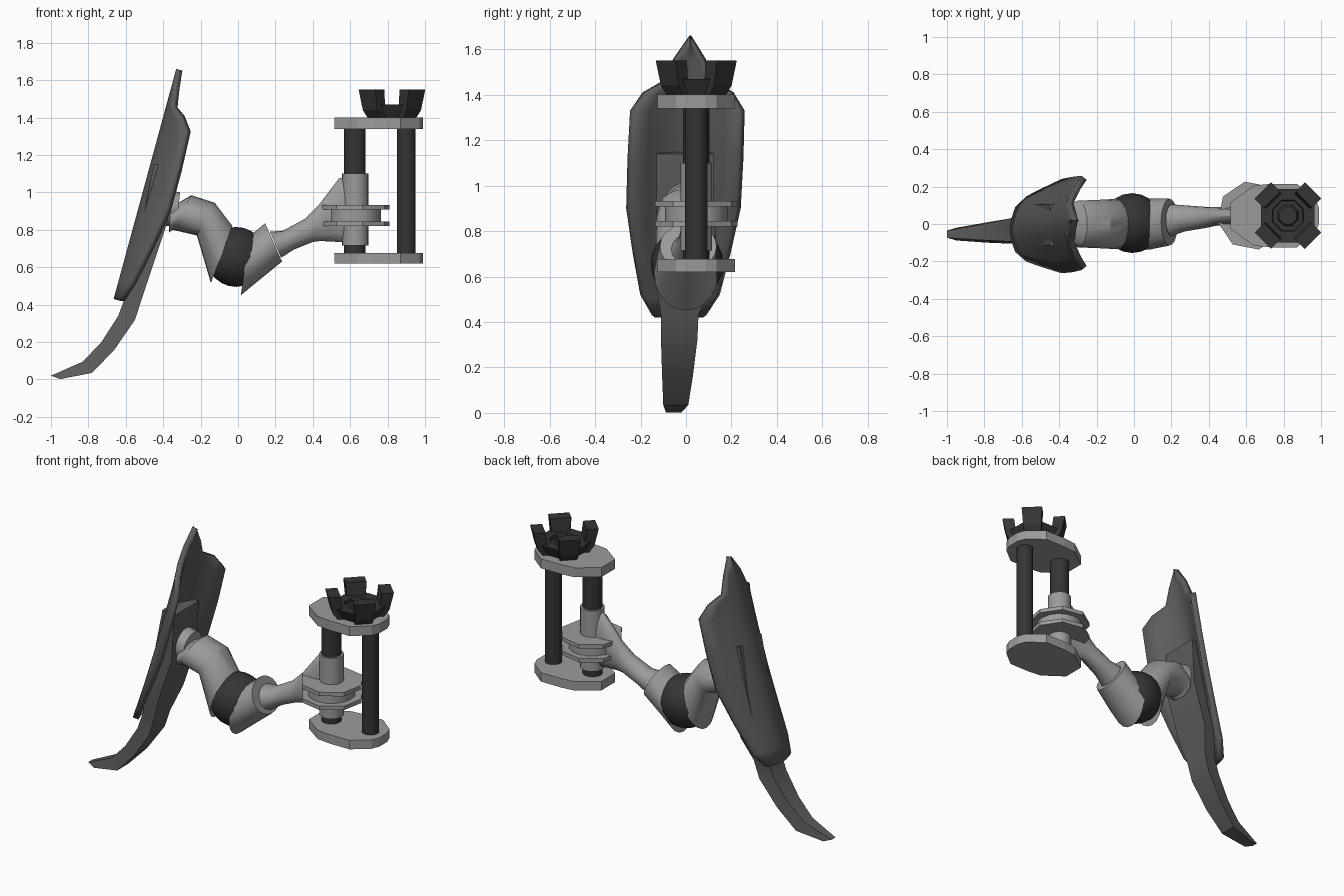
import bpy, bmesh, math
from mathutils import Vector

if "Cube" in bpy.data.objects:
    bpy.data.objects.remove(bpy.data.objects["Cube"])


def material(name, v):
    m = bpy.data.materials.new(name)
    m.diffuse_color = (v, v, v, 1)
    m.use_nodes = True
    m.node_tree.nodes["Principled BSDF"].inputs["Base Color"].default_value = m.diffuse_color
    return m


LIGHT = material("light_grey", 0.33)
MID = material("slate_grey", 0.11)
DARK = material("charcoal", 0.035)
CY = 0.045  # y of the grip assembly


def finish(name, bm, mat, angle=None):
    bmesh.ops.recalc_face_normals(bm, faces=bm.faces)
    me = bpy.data.meshes.new(name)
    bm.to_mesh(me)
    bm.free()
    me.materials.append(mat)
    ob = bpy.data.objects.new(name, me)
    bpy.context.collection.objects.link(ob)
    if angle:
        bpy.ops.object.select_all(action='DESELECT')
        ob.select_set(True)
        bpy.context.view_layer.objects.active = ob
        bpy.ops.object.shade_smooth_by_angle(angle=math.radians(angle))
    return ob


def loft(name, rings, mat, angle=None):
    """Closed skin through rings of equal point count, capped at both ends."""
    bm = bmesh.new()
    rows = [[bm.verts.new(p) for p in r] for r in rings]
    n = len(rows[0])
    for a, b in zip(rows, rows[1:]):
        for i in range(n):
            j = (i + 1) % n
            bm.faces.new((a[i], a[j], b[j], b[i]))
    bm.faces.new(rows[0])
    bm.faces.new(rows[-1])
    return finish(name, bm, mat, angle)


def slanted_ring(top, bottom, ry, y=0.0, n=20):
    """Ellipse whose long axis joins two (x, z) points; ry is its y radius."""
    t, b = Vector((top[0], y, top[1])), Vector((bottom[0], y, bottom[1]))
    c, h = (t + b) / 2, (t - b) / 2
    return [c + h * math.cos(k) + Vector((0, ry * math.sin(k), 0))
            for k in (2 * math.pi * i / n for i in range(n))]


def disc_ring(x, r, z, n, turn=0.0):
    return [(x + r * math.cos(a), CY + r * math.sin(a), z)
            for a in (turn + 2 * math.pi * i / n for i in range(n))]


def cylinder(name, x, r, z0, z1, mat, n=24, angle=35, turn=0.0):
    return loft(name, [disc_ring(x, r, z0, n, turn), disc_ring(x, r, z1, n, turn)], mat, angle)


# Curved shield: rows of (height, half width, edge depth) along a leaning spine
rows = [(0.43, 0.12, 0.03), (0.52, 0.175, 0.065), (0.70, 0.215, 0.11), (0.90, 0.252, 0.15),
        (1.12, 0.255, 0.15), (1.33, 0.252, 0.14), (1.41, 0.2, 0.085),
        (1.46, 0.115, 0.03), (1.56, 0.07, 0.012), (1.66, 0.004, 0.0)]
bm = bmesh.new()
grid = []
for z, w, d in rows:
    sx = -0.665 + 0.272 * (z - 0.43)
    cy = -0.03 + 0.04 * (z - 0.43)
    grid.append([bm.verts.new((sx + d * abs(t) ** 1.6, cy + w * t, z))
                 for t in (i / 4 for i in range(-4, 5))])
for a, b in zip(grid, grid[1:]):
    for i in range(8):
        bm.faces.new((a[i], a[i + 1], b[i + 1], b[i]))
shield = finish("shield", bm, MID, 30)
if shield.data.polygons[20].normal.x > 0:
    shield.data.flip_normals()
solid = shield.modifiers.new("thickness", 'SOLIDIFY')
solid.thickness = 0.035
solid.offset = -1

# Backing block that runs down into the curved tail spike
tail = [(-0.45, 1.15, -0.36, 1.14, -0.13, 0.12), (-0.51, 0.85, -0.375, 0.85, -0.13, 0.12),
        (-0.57, 0.60, -0.465, 0.58, -0.135, 0.115), (-0.60, 0.45, -0.515, 0.43, -0.11, 0.055),
        (-0.64, 0.34, -0.55, 0.32, -0.11, 0.05), (-0.73, 0.20, -0.66, 0.16, -0.105, 0.03),
        (-0.83, 0.095, -0.78, 0.035, -0.10, 0.01), (-1.0, 0.02, -0.95, 0.002, -0.088, -0.02)]
loft("tail_spike", [[(xl, y0 + 0.015, zl), (xr, y0, zr), (xr, y1, zr), (xl, y1 - 0.015, zl)]
                    for xl, zl, xr, zr, y0, y1 in tail], MID, 25)

# Shield hub and bent upper arm
loft("shield_hub", [slanted_ring((-0.40, 1.02), (-0.40, 0.82), 0.1),
                    slanted_ring((-0.31, 1.0), (-0.33, 0.82), 0.09)], LIGHT, 35)
loft("upper_elbow", [slanted_ring((-0.36, 0.92), (-0.37, 0.785), 0.1),
                     slanted_ring((-0.25, 0.985), (-0.35, 0.80), 0.125),
                     slanted_ring((-0.125, 0.945), (-0.22, 0.77), 0.13),
                     slanted_ring((-0.03, 0.82), (-0.145, 0.515), 0.135)], LIGHT, 35)

# Ball joint and the cup facing it
bm = bmesh.new()
bmesh.ops.create_uvsphere(bm, u_segments=20, v_segments=12, radius=0.16)
bmesh.ops.translate(bm, verts=bm.verts, vec=(-0.01, 0.005, 0.655))
finish("ball_joint", bm, DARK, 40)
loft("joint_cup", [slanted_ring((0.06, 0.77), (0.015, 0.45), 0.14),
                   slanted_ring((0.085, 0.785), (0.10, 0.52), 0.135),
                   slanted_ring((0.145, 0.835), (0.235, 0.63), 0.125, 0.01)], LIGHT, 35)

# Forearm flaring into an upright gusset
loft("forearm", [slanted_ring((0.17, 0.79), (0.23, 0.65), 0.085, 0.02, 16),
                 slanted_ring((0.24, 0.795), (0.30, 0.695), 0.07, 0.03, 16),
                 slanted_ring((0.36, 0.86), (0.40, 0.735), 0.057, 0.035, 16),
                 slanted_ring((0.43, 0.93), (0.44, 0.74), 0.05, 0.04, 16),
                 slanted_ring((0.54, 1.075), (0.54, 0.735), 0.045, CY, 16),
                 slanted_ring((0.62, 1.09), (0.62, 0.735), 0.045, CY, 16)], LIGHT, 35)

# Collar and flanges round the first post
cylinder("collar", 0.627, 0.07, 0.715, 1.10, LIGHT)
cylinder("flange_core", 0.627, 0.137, 0.83, 0.92, LIGHT, 16)
for side, z in (("lower", 0.82), ("upper", 0.908)):
    cylinder(side + "_flange", 0.63, 0.185, z, z + 0.025, LIGHT, 8, None, 0.2)

# Two posts held between end plates
cylinder("pivot_post", 0.625, 0.058, 0.64, 1.37, DARK)
cylinder("grip_post", 0.90, 0.05, 0.64, 1.37, DARK)
half = [(0.515, 0.07), (0.64, 0.16), (0.73, 0.17), (0.87, 0.17), (0.97, 0.09), (0.99, 0.04)]
outline = half + [(x, -y) for x, y in reversed(half)]
for side, z0, z1 in (("lower", 0.62, 0.677), ("upper", 1.34, 1.40)):
    loft(side + "_end_plate", [[(x, CY + y, z) for x, y in outline] for z in (z0, z1)], LIGHT)

# Crown: flared base with a recessed ring and four prongs on the diagonals
CX = 0.823
e = math.pi / 8
loft("crown_base", [disc_ring(CX, r, z, 8, e) for r, z in
                    ((0.11, 1.39), (0.155, 1.47), (0.09, 1.47), (0.085, 1.45), (0.06, 1.45), (0.05, 1.465))], DARK)
for k in range(4):
    a = math.pi / 4 + k * math.pi / 2
    u, v = Vector((math.cos(a), math.sin(a), 0)), Vector((-math.sin(a), math.cos(a), 0))
    rings = []
    for z, r0, r1, w in ((1.40, 0.09, 0.135, 0.05), (1.44, 0.105, 0.165, 0.055), (1.55, 0.12, 0.19, 0.062)):
        c = Vector((CX, CY, z))
        rings.append([c + u * r0 - v * w, c + u * r1 - v * w, c + u * r1 + v * w, c + u * r0 + v * w])
    loft("crown_prong_%d" % (k + 1), rings, DARK)
